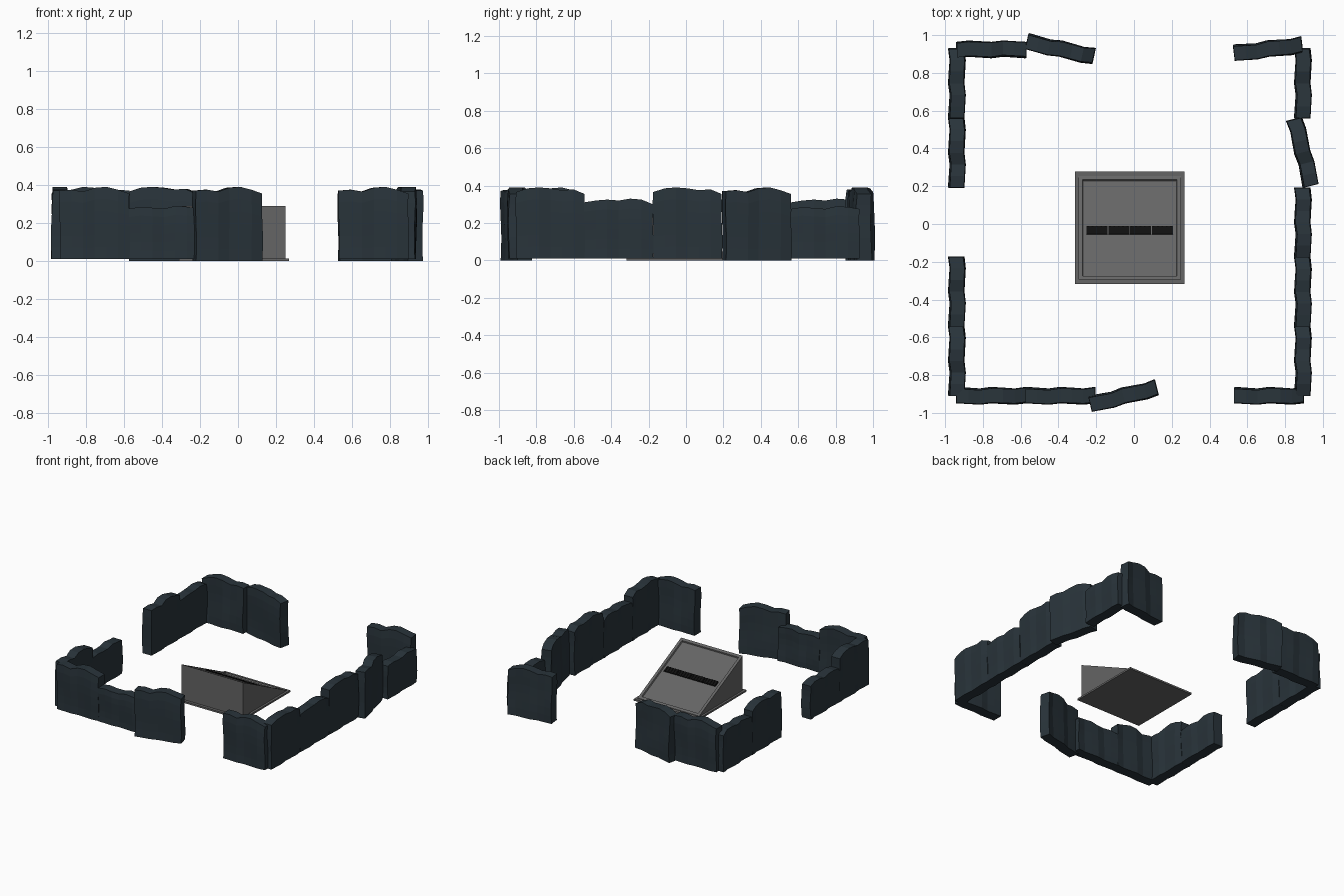
import bpy, bmesh
from math import sin, cos, pi, radians, atan2
from mathutils import Matrix, Vector

if "Cube" in bpy.data.objects:
    bpy.data.objects.remove(bpy.data.objects["Cube"])

def material(name, rgb):
    m = bpy.data.materials.new(name)
    m.diffuse_color = (*rgb, 1)
    m.use_nodes = True
    m.node_tree.nodes["Principled BSDF"].inputs["Base Color"].default_value = m.diffuse_color
    return m

STONE = material("dark_stone", (0.022, 0.034, 0.043))
GREY = material("grey_metal", (0.13, 0.13, 0.13))
BLACK = material("black", (0.005, 0.005, 0.005))

def finish(name, bm, mat):
    bmesh.ops.recalc_face_normals(bm, faces=bm.faces[:])
    me = bpy.data.meshes.new(name)
    bm.to_mesh(me)
    bm.free()
    me.materials.append(mat)
    ob = bpy.data.objects.new(name, me)
    bpy.context.collection.objects.link(ob)
    return ob

def box(name, size, loc, mat, rot=Matrix()):
    bm = bmesh.new()
    bmesh.ops.create_cube(bm, size=1,
        matrix=Matrix.Translation(loc) @ rot @ Matrix.Diagonal((*size, 1)))
    return finish(name, bm, mat)

# broken top edges of the wall slabs, heights from one end to the other
TOPS = {
    "tall": [.37, .375, .365, .385, .39, .375, .355],
    "worn": [.365, .385, .39, .385, .375, .38, .355],
    "mid":  [.31, .32, .325, .32, .33, .325, .30],
    "low":  [.275, .285, .28, .275, .29, .285, .275],
}

def slab(i, kind, x, y, angle=0, z0=0.01, length=0.367):
    """Rough stone slab with wavy faces and a broken top."""
    bm = bmesh.new()
    bmesh.ops.create_cube(bm, size=1)
    bmesh.ops.subdivide_edges(bm, edges=bm.edges[:], cuts=5, use_grid_fill=True)
    top = TOPS[kind]
    for v in bm.verts:
        u, t, h = v.co.x + .5, v.co.y, v.co.z + .5
        wave = .005 * sin(u * 4 * pi + 1) + .004 * sin(h * 5 + u * 2)
        if abs(t) > .49 and h > .99:
            t *= .93
        height = top[round(u * 6)]
        v.co = (v.co.x * length + .003 * sin(h * 6) * (abs(v.co.x) > .49),
                t * .08 + wave * (1 if t > 0 else .8), z0 + h * (height - z0))
    bm.transform(Matrix.Translation((x, y, 0)) @ Matrix.Rotation(radians(angle), 4, 'Z'))
    finish(f"wall_slab_{i:02d}", bm, STONE)

# ruined wall around the yard: kind, centre, rotation
WALL = [
    # front
    ("tall", -.755, -.91), ("low", -.39, -.91),
    ("tall", -.055, -.912, 14, 0.0, .36), ("tall", .715, -.91),
    # right
    ("worn", .895, -.725, 90), ("mid", .895, -.36, 90), ("worn", .895, .008, 90),
    ("tall", .895, .38, 104, 0.0, .36), ("low", .895, .745, 90),
    # back
    ("tall", -.755, .925, 180), ("worn", -.39, .925, -12.5, 0.0, .36),
    ("tall", .71, .925, 7, 0.0, .36),
    # left
    ("mid", -.937, .745, 90), ("tall", -.937, .377, 90),
    ("low", -.937, -.357, 90), ("tall", -.937, -.725, 90),
]
for i, w in enumerate(WALL):
    slab(i, *w)

# base plate under the hatch
box("base_plate", (.58, .595, .014), (-.022, -.02, .007), GREY)

# wedge body: upright front face, slope falling to the back, recessed panel
X0, X1, YF, YB, ZB, ZT = -.295, .25, -.295, .255, .012, .29
bm = bmesh.new()
prof = [(YF, ZB), (YF, ZT), (YB, ZB + .006), (YB, ZB)]
face = bm.faces.new([bm.verts.new((X0, y, z)) for y, z in prof])
ext = bmesh.ops.extrude_face_region(bm, geom=[face])
bmesh.ops.translate(bm, vec=(X1 - X0, 0, 0),
                    verts=[g for g in ext["geom"] if isinstance(g, bmesh.types.BMVert)])
bmesh.ops.recalc_face_normals(bm, faces=bm.faces[:])
slope = [f for f in bm.faces if f.normal.z > .3 and f.normal.y > .1]
bmesh.ops.inset_region(bm, faces=slope, thickness=.022, use_even_offset=True)
bmesh.ops.inset_region(bm, faces=slope, thickness=.004, depth=-.01, use_even_offset=True)
finish("hatch_wedge", bm, GREY)

# black vent slot of four bars across the slope, with small teeth
pitch = atan2(ZT - ZB - .006, YB - YF)
tilt = Matrix.Rotation(-pitch, 4, 'X')
normal = Vector((0, sin(pitch), cos(pitch)))

def on_slope(x, y, lift):
    z = ZT + (y - YF) * (ZB + .006 - ZT) / (YB - YF)
    return Vector((x, y, z)) + normal * lift

for k in range(4):
    box(f"vent_bar_{k}", (.112, .048, .008), on_slope(-.195 + k * .115, -.03, -.008), BLACK, tilt)
for k in range(20):
    box(f"vent_tooth_{k:02d}", (.009, .044, .005), on_slope(-.243 + k * .0231, -.03, -.003), BLACK, tilt)
